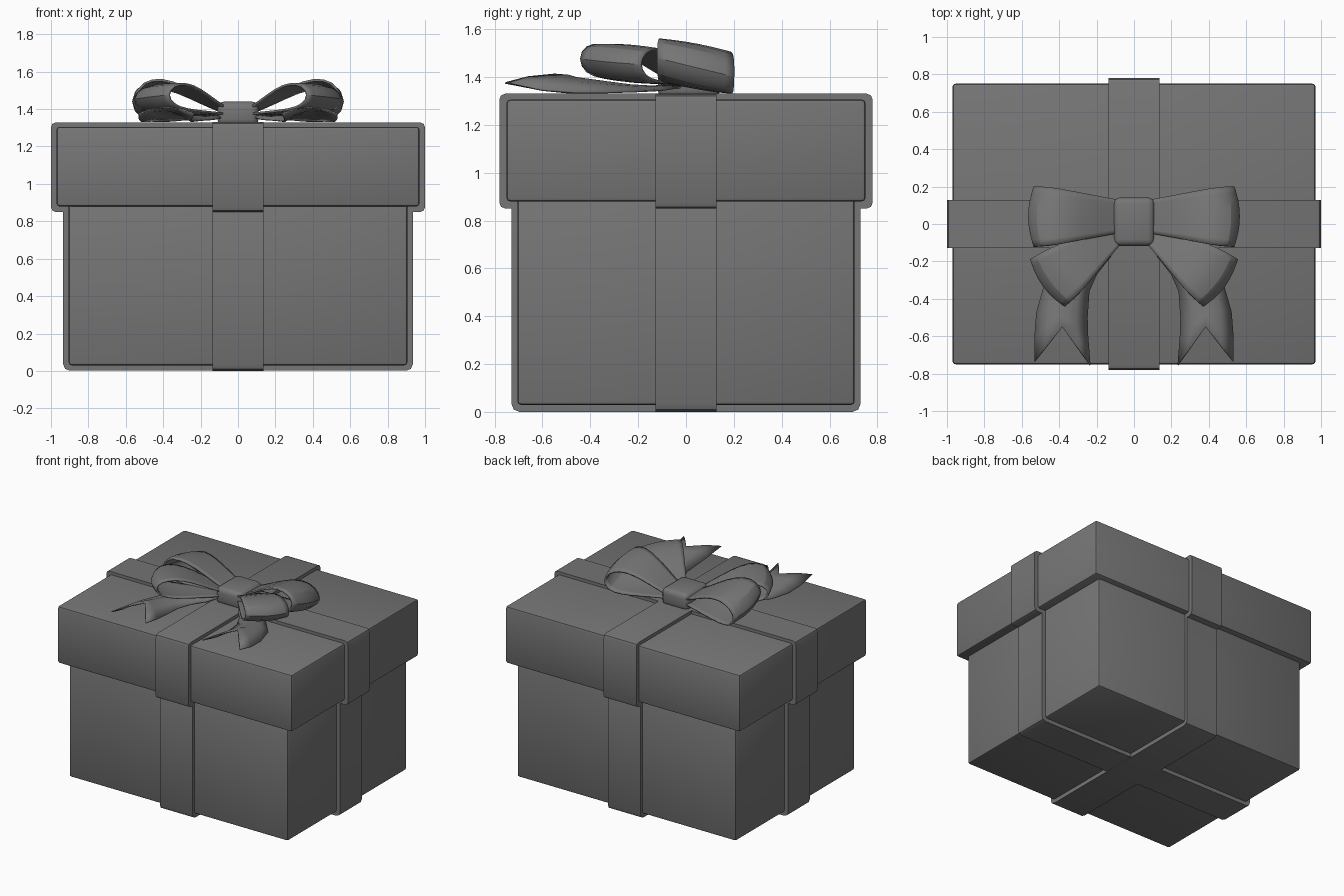
import bpy, bmesh, math
from mathutils import Vector

cube = bpy.data.objects.get("Cube")
if cube:
    bpy.data.objects.remove(cube, do_unlink=True)

grey = bpy.data.materials.new("plain_grey")
grey.use_nodes = True
colour = (0.18, 0.18, 0.18, 1)
grey.diffuse_color = colour
grey.node_tree.nodes["Principled BSDF"].inputs["Base Color"].default_value = colour


def add_object(name, mesh):
    obj = bpy.data.objects.new(name, mesh)
    bpy.context.collection.objects.link(obj)
    mesh.materials.append(grey)
    bpy.ops.object.select_all(action='DESELECT')
    obj.select_set(True)
    bpy.context.view_layer.objects.active = obj
    bpy.ops.object.shade_smooth_by_angle(angle=math.radians(40))
    return obj


def block(name, half_x, half_y, low, high, bevel, axis=None, y=0, segments=2):
    """Box with bevelled edges; with an axis, only edges along it are bevelled."""
    bm = bmesh.new()
    bmesh.ops.create_cube(bm, size=2)
    for v in bm.verts:
        v.co = Vector((v.co.x * half_x, v.co.y * half_y + y,
                       low + (high - low) * (v.co.z + 1) / 2))
    edges = [e for e in bm.edges if axis is None
             or abs((e.verts[1].co - e.verts[0].co).normalized()[axis]) > 0.9]
    bmesh.ops.bevel(bm, geom=edges, offset=bevel, segments=segments,
                    profile=0.5, affect='EDGES')
    mesh = bpy.data.meshes.new(name)
    bm.to_mesh(mesh)
    bm.free()
    return add_object(name, mesh)


def sheet(name, rows, thickness, smooth):
    """Mirrored ribbon sheet from rows of points."""
    n = len(rows[0])
    faces = [(i * n + j, i * n + j + 1, (i + 1) * n + j + 1, (i + 1) * n + j)
             for i in range(len(rows) - 1) for j in range(n - 1)]
    mesh = bpy.data.meshes.new(name)
    mesh.from_pydata([p for row in rows for p in row], [], faces)
    obj = add_object(name, mesh)
    if smooth:
        sub = obj.modifiers.new("smooth", 'SUBSURF')
        sub.levels = sub.render_levels = 1
        sub.boundary_smooth = 'PRESERVE_CORNERS'
    solid = obj.modifiers.new("thickness", 'SOLIDIFY')
    solid.thickness = thickness
    solid.offset = 0
    obj.modifiers.new("other_side", 'MIRROR')
    return obj


# Box and lid
block("box_body", 0.905, 0.705, 0.03, 0.95, 0.015)
block("lid", 0.97, 0.75, 0.88, 1.305, 0.015)

# Straps around the box and around the lid
block("box_strap_front_back", 0.135, 0.73, 0, 0.95, 0.035, axis=0)
block("box_strap_sides", 0.935, 0.128, 0.001, 0.95, 0.035, axis=1)
block("lid_strap_front_back", 0.135, 0.78, 0.85, 1.33, 0.025, axis=0)
block("lid_strap_sides", 1.0, 0.128, 0.85, 1.328, 0.025, axis=1)

# Bow loops: side outline as (distance, height), both as fractions
OUTLINE = [(0, .2), (.2, .45), (.45, .83), (.7, 1.03), (.92, .88), (1.02, .45),
           (.92, .06), (.7, -.02), (.4, .02), (0, .08)]
ACROSS = [-1, -0.55, 0, 0.55, 1]


def bow_loop(name, start, angle, length, base, rise, height, narrow, wide, roll):
    along = Vector((math.cos(angle), math.sin(angle), 0))
    side = Vector((-along.y, along.x, 0))
    rows = []
    for t, h in OUTLINE:
        half = narrow + (wide - narrow) * min(1, t / 0.8)
        row = []
        for v in ACROSS:
            pinch = 1 - 0.13 * v * v * t
            tt = 0.5 + (t - 0.5) * pinch if t > 0.5 else t
            hh = 0.5 + (h - 0.5) * pinch
            p = Vector(start) + along * tt * length + side * v * half
            p.z = base + rise * t + hh * height + roll * v * t
            row.append(p)
        rows.append(row)
    return sheet(name, rows, 0.012, True)


bow_loop("upper_bow_loops", (0.06, 0.04, 0), 0, 0.51,
         1.355, 0, 0.185, 0.085, 0.16, -0.04)
bow_loop("lower_bow_loops", (0.07, -0.03, 0), math.radians(-36), 0.52,
         1.36, 0.035, 0.15, 0.05, 0.155, -0.012)

# Ribbon tails: inner edge, outer edge, height, arch, notch depth
TAIL = [((.06, -.06), (.08, .0), 1.36, .01, 0),
        ((.13, -.18), (.22, -.10), 1.345, .015, 0),
        ((.20, -.27), (.36, -.19), 1.34, .025, 0),
        ((.24, -.36), (.48, -.33), 1.335, .045, 0),
        ((.25, -.50), (.52, -.47), 1.335, .06, .03),
        ((.247, -.60), (.53, -.60), 1.345, .06, .11),
        ((.235, -.755), (.53, -.735), 1.375, .035, .195)]
rows = []
for inner, outer, z, arch, notch in TAIL:
    row = []
    for v in ACROSS:
        p = Vector(inner).lerp(Vector(outer), (v + 1) / 2)
        row.append((p.x, p.y + notch * (1 - abs(v)), z + arch * (1 - v * v)))
    rows.append(row)
sheet("ribbon_tails", rows, 0.008, False)

# Knot
block("bow_knot", 0.11, 0.13, 1.31, 1.44, 0.035, y=0.012, segments=3)
